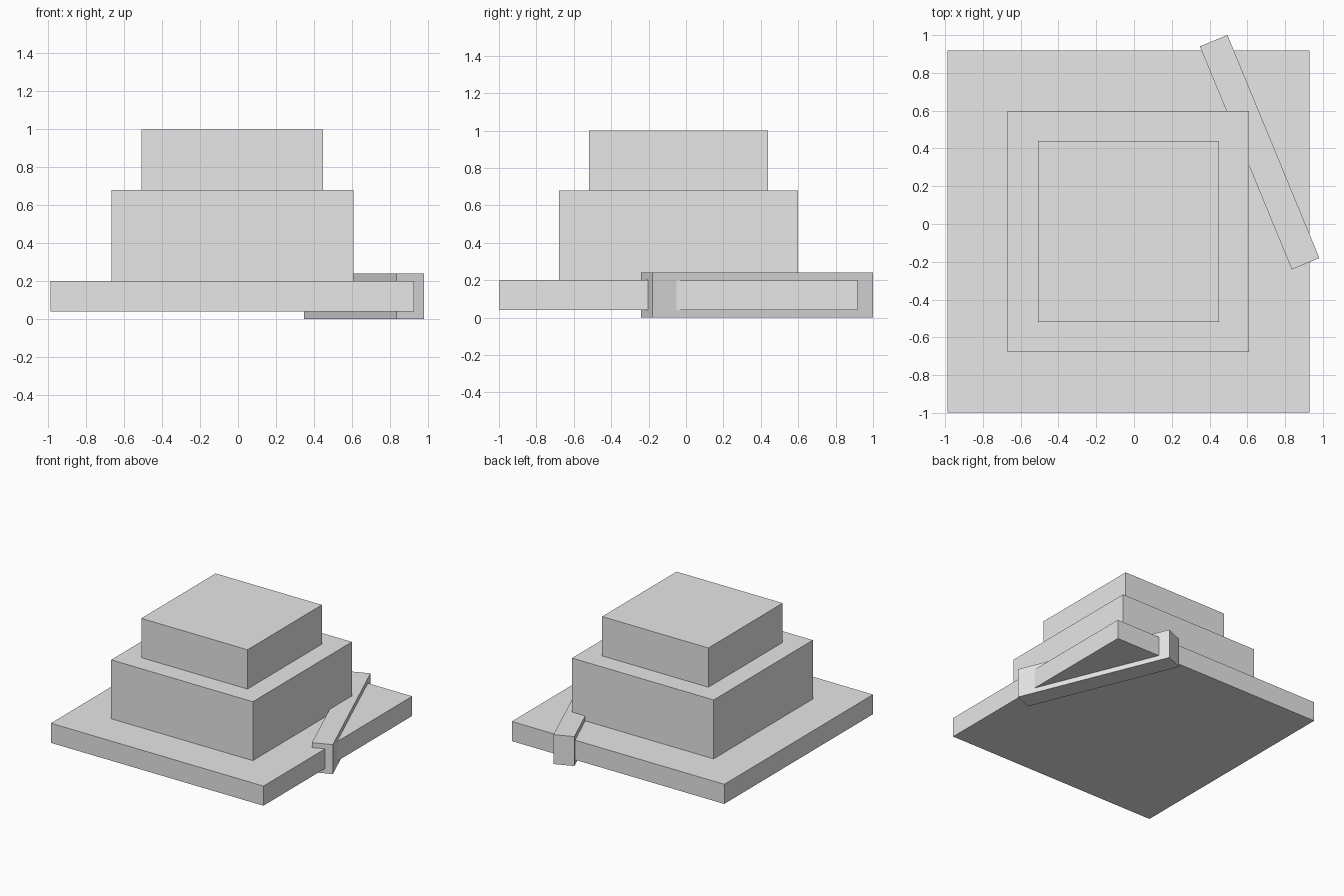
import bpy
import math

if "Cube" in bpy.data.objects:
    bpy.data.objects.remove(bpy.data.objects["Cube"])

# One plain grey for everything
grey = bpy.data.materials.new("plain_grey")
grey.diffuse_color = (0.8, 0.8, 0.8, 1.0)
grey.use_nodes = True
grey.node_tree.nodes["Principled BSDF"].inputs["Base Color"].default_value = grey.diffuse_color


def box(name, center, size, turn=0.0):
    bpy.ops.mesh.primitive_cube_add(size=1, location=center,
                                    rotation=(0, 0, math.radians(turn)))
    obj = bpy.context.object
    obj.name = name
    obj.scale = size
    obj.data.materials.append(grey)
    return obj


# Stepped tiers, all centred on the same vertical axis
CX, CY = -0.03, -0.04
for name, width, bottom, top in [
    ("base_slab", 1.916, 0.04, 0.20),
    ("middle_tier", 1.277, 0.20, 0.68),
    ("top_tier", 0.958, 0.68, 1.00),
]:
    box(name, (CX, CY, (bottom + top) / 2), (width, width, top - bottom))

# Slanted bar passing through the back right corner of the slab
box("slanted_bar", (0.665, 0.38, 0.12), (0.158, 1.277, 0.24), 22.4)
